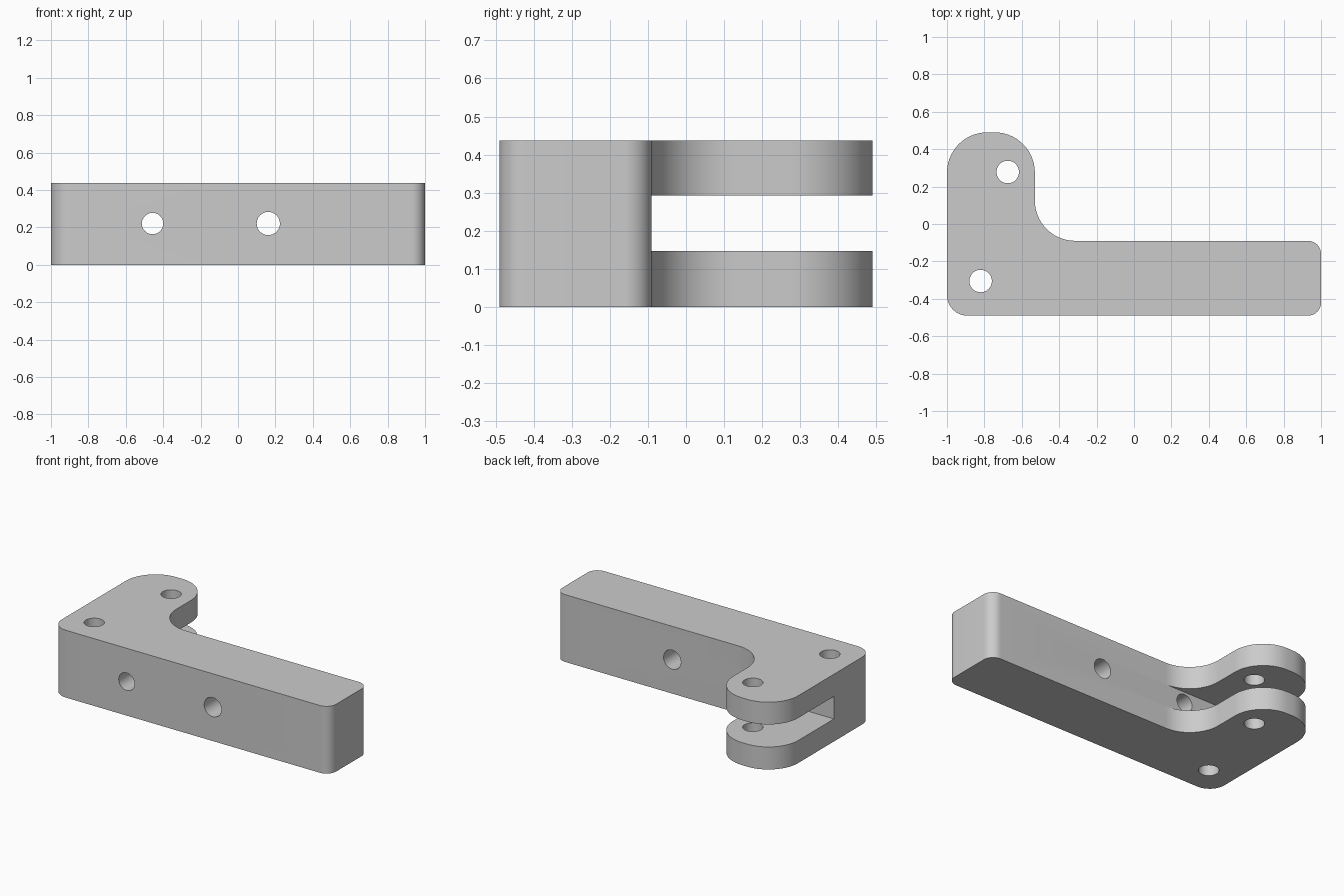
import bpy, bmesh
from math import sin, cos, pi, radians
from mathutils import Vector, Matrix

HEIGHT = 0.437
MID = HEIGHT / 2

cube = bpy.data.objects.get("Cube")
if cube:
    bpy.data.objects.remove(cube, do_unlink=True)

grey = bpy.data.materials.new("plain grey")
grey.use_nodes = True
colour = (0.6, 0.6, 0.6, 1)
grey.diffuse_color = colour
grey.node_tree.nodes["Principled BSDF"].inputs["Base Color"].default_value = colour


def finish(bm, name):
    bmesh.ops.recalc_face_normals(bm, faces=bm.faces)
    mesh = bpy.data.meshes.new(name)
    bm.to_mesh(mesh)
    bm.free()
    mesh.materials.append(grey)
    obj = bpy.data.objects.new(name, mesh)
    bpy.context.collection.objects.link(obj)
    return obj


def rounded(corners, steps=14):
    """Replace each (x, y, radius) corner with a tangent arc."""
    points = []
    for i, (x, y, r) in enumerate(corners):
        p = Vector((x, y))
        a = (Vector(corners[i - 1][:2]) - p).normalized()
        b = (Vector(corners[(i + 1) % len(corners)][:2]) - p).normalized()
        centre = p + (a + b) * r
        for k in range(steps + 1):
            t = k / steps * pi / 2
            points.append(centre - b * r * cos(t) - a * r * sin(t))
    return points


def cut(obj, cutter):
    cutter.hide_render = True
    mod = obj.modifiers.new("cut", "BOOLEAN")
    mod.operation = "DIFFERENCE"
    mod.solver = "EXACT"
    mod.object = cutter
    bpy.context.view_layer.objects.active = obj
    bpy.ops.object.modifier_apply(modifier=mod.name)
    bpy.data.objects.remove(cutter, do_unlink=True)


def drill(obj, location, radius, axis):
    bm = bmesh.new()
    turn = Matrix.Rotation(pi / 2, 4, "X") if axis == "Y" else Matrix()
    bmesh.ops.create_cone(bm, cap_ends=True, segments=48, radius1=radius,
                          radius2=radius, depth=3,
                          matrix=Matrix.Translation(location) @ turn)
    cut(obj, finish(bm, "hole_cutter"))


# L-shaped body with rounded corners
outline = rounded([(-1, -0.49, 0.11), (1, -0.49, 0.07), (1, -0.09, 0.07),
                   (-0.53, -0.09, 0.215), (-0.53, 0.49, 0.215), (-1, 0.49, 0.215)])
bm = bmesh.new()
base = bm.faces.new([bm.verts.new((p.x, p.y, 0)) for p in outline])
top = bmesh.ops.extrude_face_region(bm, geom=[base])["geom"]
bmesh.ops.translate(bm, vec=(0, 0, HEIGHT),
                    verts=[v for v in top if isinstance(v, bmesh.types.BMVert)])
body = finish(bm, "clevis_bracket")

# Slot splitting the short arm into two lugs
bm = bmesh.new()
bmesh.ops.create_cube(bm, size=1, matrix=Matrix.Translation((-0.5, 0.41, MID + 0.001))
                      @ Matrix.Diagonal((2, 1, 0.146, 1)))
cut(body, finish(bm, "slot_cutter"))

# Vertical pin holes, then cross holes
for x, y in ((-0.675, 0.278), (-0.82, -0.305)):
    drill(body, (x, y, MID), 0.06, "Z")
for x, r in ((-0.457, 0.057), (0.162, 0.062)):
    drill(body, (x, 0, MID + 0.002), r, "Y")

body.select_set(True)
bpy.context.view_layer.objects.active = body
bpy.ops.object.shade_smooth_by_angle(angle=radians(30))
